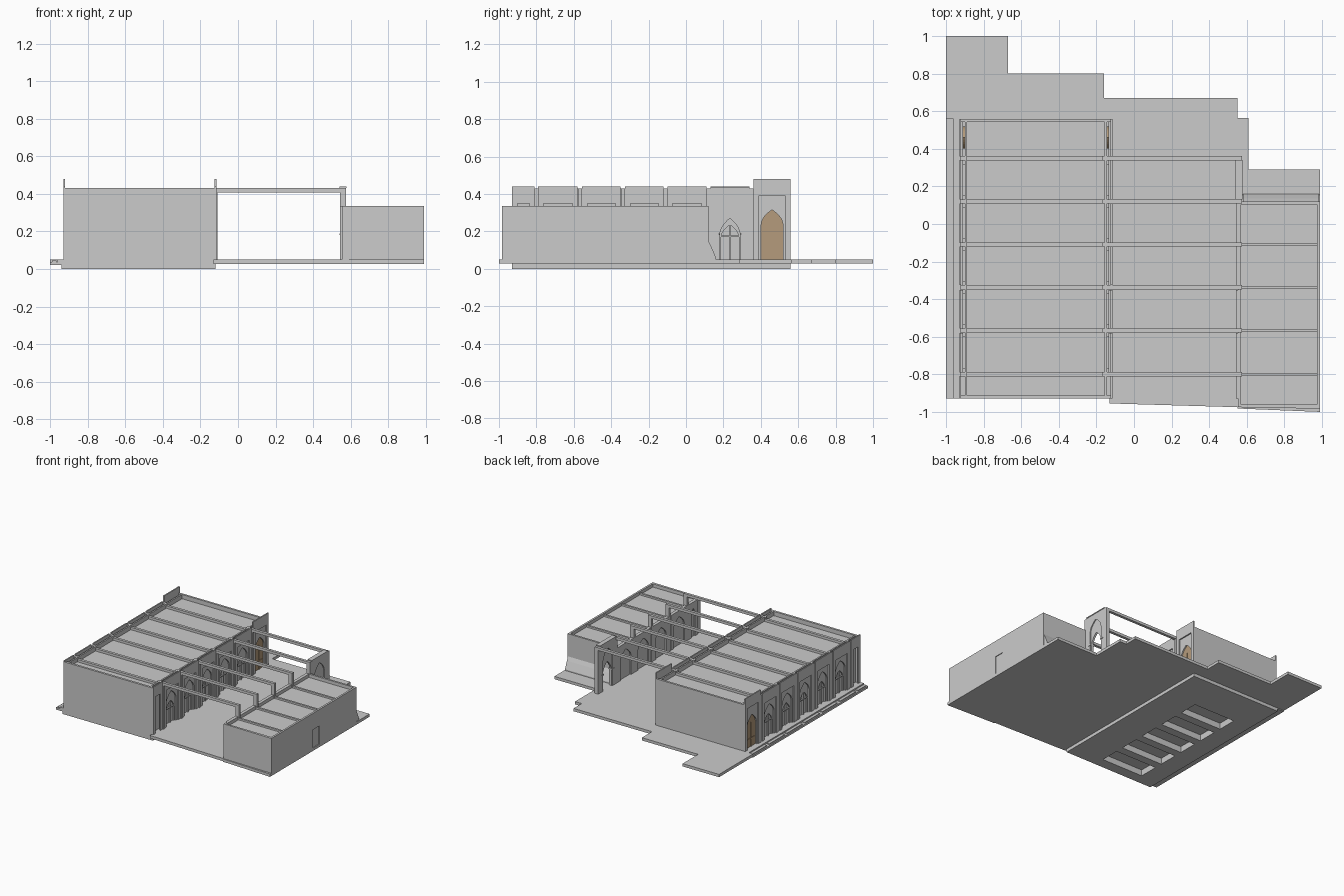
import bpy, bmesh

if "Cube" in bpy.data.objects:
    bpy.data.objects.remove(bpy.data.objects["Cube"])

brown = bpy.data.materials.new("brown_wood")
brown.diffuse_color = (0.46, 0.33, 0.20, 1)
brown.use_nodes = True
brown.node_tree.nodes["Principled BSDF"].inputs["Base Color"].default_value = brown.diffuse_color


def prism(name, pts, lo, hi, axis="x", mat=None):
    """Extrude a 2D outline from lo to hi; axis x takes (y, z), y takes (x, z), z takes (x, y)."""
    place = {"x": lambda a, b, d: (d, a, b), "y": lambda a, b, d: (a, d, b),
             "z": lambda a, b, d: (a, b, d)}[axis]
    bm = bmesh.new()
    face = bm.faces.new([bm.verts.new(place(a, b, lo)) for a, b in pts])
    ext = bmesh.ops.extrude_face_region(bm, geom=[face])
    top = [v for v in ext["geom"] if isinstance(v, bmesh.types.BMVert)]
    bmesh.ops.translate(bm, verts=top, vec=place(0, 0, hi - lo))
    bmesh.ops.recalc_face_normals(bm, faces=bm.faces)
    me = bpy.data.meshes.new(name)
    bm.to_mesh(me)
    bm.free()
    ob = bpy.data.objects.new(name, me)
    bpy.context.collection.objects.link(ob)
    if mat:
        me.materials.append(mat)
    return ob


def box(name, x0, x1, y0, y1, z0, z1, mat=None):
    return prism(name, [(x0, y0), (x1, y0), (x1, y1), (x0, y1)], z0, z1, "z", mat)


def arch(yc, w, spring, apex, n=9):
    """Pointed arch outline, left foot over the apex to the right foot."""
    half = [(w * (1 - (i / n) ** 2.2), spring + (apex - spring) * i / n) for i in range(n + 1)]
    return ([(yc - w, F)] + [(yc - a, b) for a, b in half]
            + [(yc + a, b) for a, b in half[-2::-1]] + [(yc + w, F)])


def frame(name, x0, x1, y0, y1, top, opening):
    """Upright panel with an opening that reaches the floor."""
    lo, hi = min(x0, x1), max(x0, x1)
    return prism(name, [(y0, F), (y0, top), (y1, top), (y1, F)] + opening[::-1], lo, hi)


def rect(y0, y1, top):
    return [(y0, F), (y0, top), (y1, top), (y1, F)]


F = 0.05
BAYS = [(-.93, -.81), (-.79, -.58), (-.555, -.35), (-.325, -.12), (-.10, .11), (.13, .34), (.36, .56)]
BEAMS = [-.8, -.567, -.337, -.11, .12, .35]


def bay(tag, x, side, y0, y1, top, rtop, apex, wood=False):
    """Layered bay: rectangular frame, arched panel, then door or screen."""
    yc, w = (y0 + y1) / 2, (y1 - y0) / 2
    x1, x2, x3 = x - side * .01, x - side * .02, x - side * .03
    frame(tag + "_outer_frame", x, x1, y0, y1, top, rect(y0 + .028, y1 - .028, rtop))
    if w < .08:
        return
    aw, spring = w - .042, apex - .085
    frame(tag + "_arch_panel", x1, x2, y0, y1, rtop + .02, arch(yc, aw, spring, apex))
    if wood:
        prism(tag + "_door", arch(yc, aw, spring, apex), min(x2, x3), max(x2, x3), "x", brown)
        xa, xb = sorted((x2, x2 + side * .004))
        box(tag + "_door_rail", xa, xb, yc - aw + .01, yc + aw - .01, .115, .122, brown)
        box(tag + "_door_stile", xa, xb, yc - .003, yc + .003, F, .25, brown)
    else:
        xa, xb = sorted((x2, x3))
        frame(tag + "_inner_arch", xa, xb, y0 + .02, y1 - .02, apex + .01, arch(yc, aw - .015, .16, .235))
        box(tag + "_transom", xa, xb, yc - aw, yc + aw, .17, .178)
        box(tag + "_mullion", xa, xb, yc - .003, yc + .003, F, .235)


# Ground slab around the hall
prism("courtyard_floor", [(-1, .56), (-1, 1), (-.67, 1), (-.67, .8), (-.16, .8), (-.16, .67), (.55, .67),
      (.55, .565), (.61, .565), (.61, .29), (.99, .29), (.99, -1), (.55, -.982), (.55, -.975),
      (-.13, -.955), (-.13, .56)], .027, F, "z")

# Hall base with five hollow platforms underneath
box("base_side_left", -.94, -.78, -.93, .56, 0, F)
box("base_side_right", -.40, -.12, -.93, .56, 0, F)
edges = [-.93] + [v for k in range(5) for v in (-.84 + k * .229, -.68 + k * .229)] + [.56]
for a, b in zip(edges[::2], edges[1::2]):
    box("base_rib", -.78, -.40, a, b, 0, F)
box("hall_platform", -.80, -.38, -.86, .26, F, .06)

# Outer steps along the left side
box("side_walk", -1, -.94, -.93, .56, .02, .037)
box("side_step", -.962, -.935, -.93, .56, .037, F)
for y0, y1 in BAYS:
    box("kerb", -.99, -.967, y0 + .005, y1 - .005, .037, .044)

# Hall shell and roof
box("hall_front_wall", -.925, -.12, -.93, -.912, F, .43)
box("hall_back_wall", -.925, -.12, .543, .56, F, .43)
box("hall_left_wall", -.90, -.888, -.92, .55, F, .43)
box("hall_right_wall", -.157, -.145, -.92, .55, F, .43)
box("hall_roof", -.90, -.145, -.92, .55, .375, .395)

# Arched bays on both long sides of the hall
for i, (y0, y1) in enumerate(BAYS):
    tall = i == 6
    args = (y0, y1, .48 if tall else .44, .39 if tall else .35, .315, tall)
    bay("left_bay", -.93, -1, *args)
    bay("right_bay", -.115, 1, *args)

# Roof beams, posts and courtyard beams
for y in BEAMS:
    a, b = y - .011, y + .011
    box("hall_roof_beam", -.925, -.12, a, b, .39, .415)
    box("left_post", -.925, -.89, a, b, F, .43)
    box("right_post", -.168, -.108, a, b, F, .43)
    box("courtyard_beam", -.12, .575, a, b, .408, .43)
    box("east_post", .543, .575, a, b, F, .43)

# Side block
X0, X1, Y0, Y1, T = .553, .99, -.975, .12, .335
prism("block_front_wall", [(X0, Y0), (X1, Y0 - .008), (X1, Y0 + .014), (X0, Y0 + .014)], F, T, "z")
box("block_back_wall", X0, X1, Y1 - .016, Y1, F, T)
box("block_west_wall", X0, X0 + .016, Y0, Y1, F, T)
frame("block_east_wall", X1 - .016, X1, Y0, Y1, T, rect(-.44, -.36, .2))
box("block_door", X1 - .012, X1 - .006, -.44, -.36, F, .2)
box("block_roof", X0 + .01, X1 - .01, Y0 + .01, Y1 - .01, .29, .308)
for y in BEAMS[:4]:
    box("block_roof_beam", X0, X1 - .01, y - .008, y + .008, .30, .322)

# Panelled inner face of the side block
for y0, y1 in BAYS[:5]:
    yc, w = (y0 + y1) / 2, (y1 - y0) / 2
    frame("court_panel", .543, .553, y0, y1, T, arch(yc, w - .035, .20, .285))

# Free-standing arched gateway beside the block
y0, y1 = BAYS[5]
yc = (y0 + y1) / 2
frame("gate_front", .543, .551, y0, y1, .43, arch(yc, .062, .29, .38))
frame("gate_back", .567, .575, y0, y1, .43, arch(yc, .062, .29, .38))
frame("gate_core", .551, .567, y0, y1, .43, arch(yc, .055, .17, .27))
box("gate_coping", .54, .578, y0, y1, .43, .438)
for s in (-1, 1):
    box("gate_impost", .54, .578, yc + s * .07 - .015, yc + s * .07 + .015, .18, .19)

# Sloped plinth behind the side block
prism("back_plinth", [(.12, F), (.16, F), (.16, .06), (.135, .12), (.12, .15)], .58, .985)
